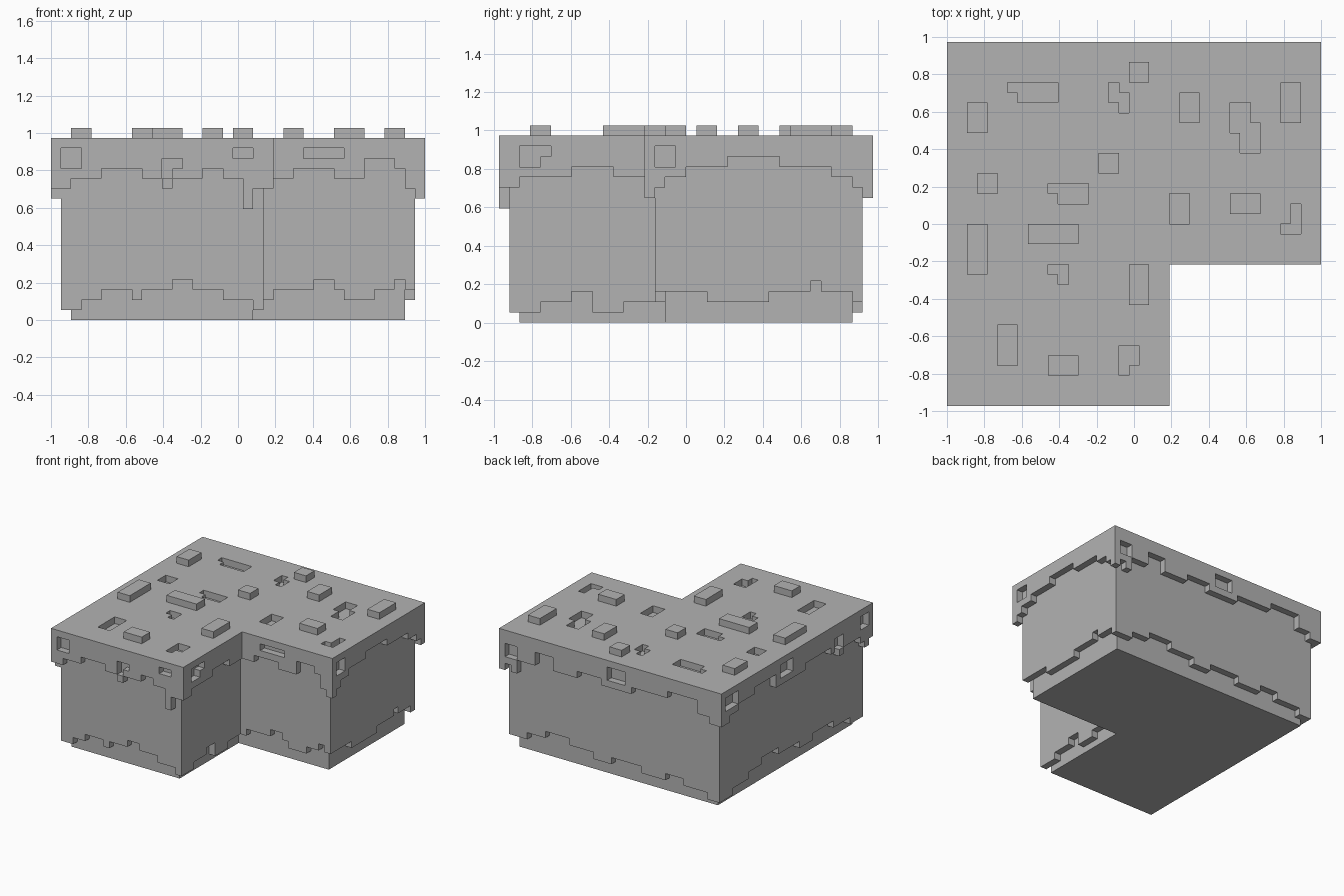
import bpy, bmesh
from mathutils import Vector

if "Cube" in bpy.data.objects:
    bpy.data.objects.remove(bpy.data.objects["Cube"], do_unlink=True)

# Everything sits on a block grid, 37 blocks wide and 36 deep
WIDE, DEEP, TOP = 37, 36, 18
UNIT = 2 / WIDE

stone = bpy.data.materials.new("plain_grey")
stone.use_nodes = True
grey = (0.45, 0.45, 0.45, 1)
stone.diffuse_color = grey
stone.node_tree.nodes["Principled BSDF"].inputs["Base Color"].default_value = grey


def prism(name, points, axis, low, high):
    """Extrude a flat grid profile between two levels along an axis."""
    def place(a, b, c):
        grid = {"x": (c, a, b), "y": (a, c, b), "z": (a, b, c)}[axis]
        return (Vector(grid) - Vector((WIDE / 2, DEEP / 2, 0))) * UNIT
    bm = bmesh.new()
    face = bm.faces.new([bm.verts.new(place(a, b, low)) for a, b in points])
    out = bmesh.ops.extrude_face_region(bm, geom=[face])
    verts = [v for v in out["geom"] if isinstance(v, bmesh.types.BMVert)]
    bmesh.ops.translate(bm, verts=verts, vec=place(0, 0, high) - place(0, 0, low))
    bmesh.ops.recalc_face_normals(bm, faces=bm.faces)
    mesh = bpy.data.meshes.new(name)
    bm.to_mesh(mesh)
    bm.free()
    mesh.materials.append(stone)
    obj = bpy.data.objects.new(name, mesh)
    bpy.context.collection.objects.link(obj)
    return obj


def rect(a0, a1, b0, b1):
    return [(a0, b0), (a1, b0), (a1, b1), (a0, b1)]


def cut(obj, holes, axis, low, high):
    """Cut rectangular holes right through a slab and bake the result."""
    cutters = []
    for hole in holes:
        cutter = prism("hole_cutter", rect(*hole), axis, low - 1, high + 1)
        cutter.hide_render = True
        mod = obj.modifiers.new("hole", "BOOLEAN")
        mod.operation, mod.solver, mod.object = "DIFFERENCE", "EXACT", cutter
        cutters.append(cutter)
    graph = bpy.context.evaluated_depsgraph_get()
    baked = bpy.data.meshes.new_from_object(obj.evaluated_get(graph))
    obj.modifiers.clear()
    obj.data = baked
    for cutter in cutters:
        bpy.data.objects.remove(cutter, do_unlink=True)


def ell(inset):
    """L-shaped plan, drawn in by a number of blocks."""
    i = inset
    return [(i, i), (22 - i, i), (22 - i, 14 + i), (WIDE - i, 14 + i),
            (WIDE - i, DEEP - i), (i, DEEP - i)]


def wall(name, axis, low, start, steps, holes=()):
    """One-block-thick wall whose lower edge follows (end, height) steps."""
    points, at = [(start, TOP - 1)], start
    for end, z in steps:
        points += [(at, z), (end, z)]
        at = end
    points.append((at, TOP - 1))
    obj = prism(name, points, axis, low, low + 1)
    if holes:
        cut(obj, holes, axis, low, low + 1)


# Base core
prism("base_core", ell(2), "z", 0, TOP - 1)

# Body walls, with a ragged bottom edge
wall("body_front", "y", 1, 1, [(3, 1), (5, 2), (8, 3), (9, 2), (12, 3), (14, 4),
                               (17, 3), (20, 2), (21, 1)])
wall("body_wing_front", "y", 15, 21, [(22, 2), (26, 3), (28, 4), (29, 3), (32, 2),
                                      (34, 3), (35, 4), (36, 3)])
wall("body_inner_side", "x", 20, 1, [(4, 1), (7, 2), (9, 3), (12, 1), (16, 2)])
wall("body_wing_side", "x", 35, 15, [(20, 3), (26, 2), (30, 3), (31, 4), (34, 3), (35, 2)])
wall("body_back", "y", 34, 1, [(3, 1), (7, 2), (10, 3), (14, 2), (19, 3), (22, 2),
                               (26, 3), (30, 4), (33, 3), (36, 2)])
wall("body_long_side", "x", 1, 1, [(4, 1), (8, 2), (13, 3), (16, 2), (21, 3),
                                   (25, 4), (28, 3), (32, 2), (35, 1)])

# Overhanging cap walls, with ragged drips and recesses
wall("cap_front", "y", 0, 0,
     [(2, 13), (5, 14), (9, 15), (11, 14), (12, 13), (15, 14), (17, 15), (19, 14),
      (20, 11), (22, 13)],
     [(1, 3, 15, 17), (11, 13, 15, 16), (11, 12, 14, 15), (18, 20, 16, 17)])
wall("cap_wing_front", "y", 14, 22,
     [(24, 14), (28, 15), (31, 14), (34, 16), (35, 15), (36, 13), (37, 12)],
     [(25, 29, 16, 17)])
wall("cap_inner_side", "x", 21, 0, [(2, 13), (7, 14), (11, 15), (15, 14)],
     [(2, 5, 16, 17), (2, 4, 15, 16)])
wall("cap_wing_side", "x", 36, 14,
     [(15, 12), (16, 13), (18, 14), (22, 15), (27, 16), (32, 15), (34, 14), (35, 13), (36, 12)],
     [(15, 17, 15, 17)])
wall("cap_back", "y", 35, 0,
     [(2, 13), (4, 14), (9, 16), (15, 15), (20, 14), (24, 15), (28, 14), (31, 16),
      (34, 14), (35, 12), (37, 13)],
     [(16, 19, 15, 17), (34, 36, 14, 16)])
wall("cap_long_side", "x", 0, 0,
     [(1, 13), (2, 12), (3, 13), (7, 14), (8, 13), (10, 14), (16, 15), (18, 14), (23, 14),
      (28, 16), (32, 15), (34, 14), (36, 13)],
     [(1, 3, 15, 17), (7, 9, 14, 16), (19, 22, 15, 17), (32, 35, 15, 17)])

# Cap top with sunken pits
cap = prism("cap_top", ell(0), "z", TOP - 1, TOP)
pits = [(6, 11, 31, 32), (7, 11, 30, 31), (16, 17, 30, 32), (17, 18, 29, 31),
        (28, 30, 27, 30), (29, 31, 25, 28), (3, 5, 21, 23), (10, 14, 21, 22),
        (11, 14, 20, 21), (22, 24, 18, 21), (34, 35, 17, 20), (33, 34, 17, 18),
        (10, 12, 13, 14), (11, 12, 12, 13), (5, 7, 4, 8), (17, 19, 4, 6), (17, 18, 3, 4)]
cut(cap, pits, "z", TOP - 1, TOP)

# Raised blocks on the cap
bumps = [(2, 4, 27, 30), (18, 20, 32, 34), (23, 25, 28, 31), (33, 35, 28, 32),
         (15, 17, 23, 25), (2, 4, 13, 18), (8, 13, 16, 18), (28, 31, 19, 21),
         (18, 20, 10, 14), (10, 13, 3, 5)]
for number, bump in enumerate(bumps, 1):
    prism(f"raised_block_{number}", rect(*bump), "z", TOP, TOP + 1)
